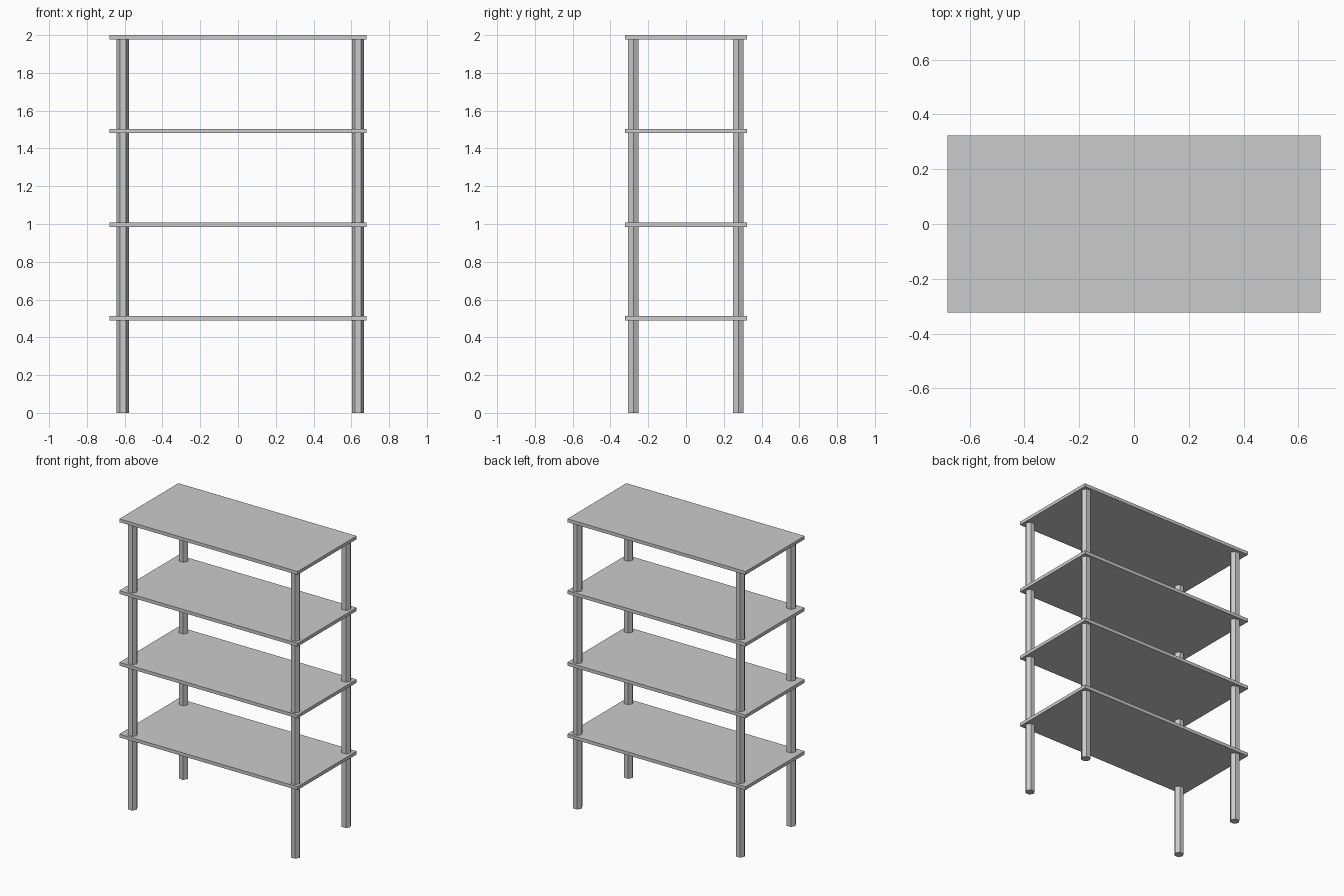
import bpy

if "Cube" in bpy.data.objects:
    bpy.data.objects.remove(bpy.data.objects["Cube"])

SHELF_X, SHELF_Y, SHELF_T = 1.363, 0.645, 0.023
SHELF_TOPS = [0.512, 1.008, 1.504, 2.0]
LEG_RADIUS = 0.032
LEG_HEIGHT = 1.985


def add_shelf(name, top):
    bpy.ops.mesh.primitive_cube_add(size=1, location=(0, 0, top - SHELF_T / 2))
    ob = bpy.context.object
    ob.name = name
    ob.scale = (SHELF_X, SHELF_Y, SHELF_T)
    bpy.ops.object.transform_apply(location=False, rotation=False, scale=True)


def add_leg(name, x, y):
    # Hexagonal post with its corners pointing along x
    bpy.ops.mesh.primitive_cylinder_add(
        vertices=6, radius=LEG_RADIUS, depth=LEG_HEIGHT,
        location=(x, y, LEG_HEIGHT / 2), rotation=(0, 0, 0.5235988))
    bpy.context.object.name = name


# Four evenly spaced boards
for i, top in enumerate(SHELF_TOPS, 1):
    add_shelf(f"shelf_{i}", top)

# Four full-height legs, set slightly off centre in x
for side, x in (("left", -0.61), ("right", 0.635)):
    for end, y in (("front", -0.279), ("back", 0.277)):
        add_leg(f"{end}_{side}_leg", x, y)
